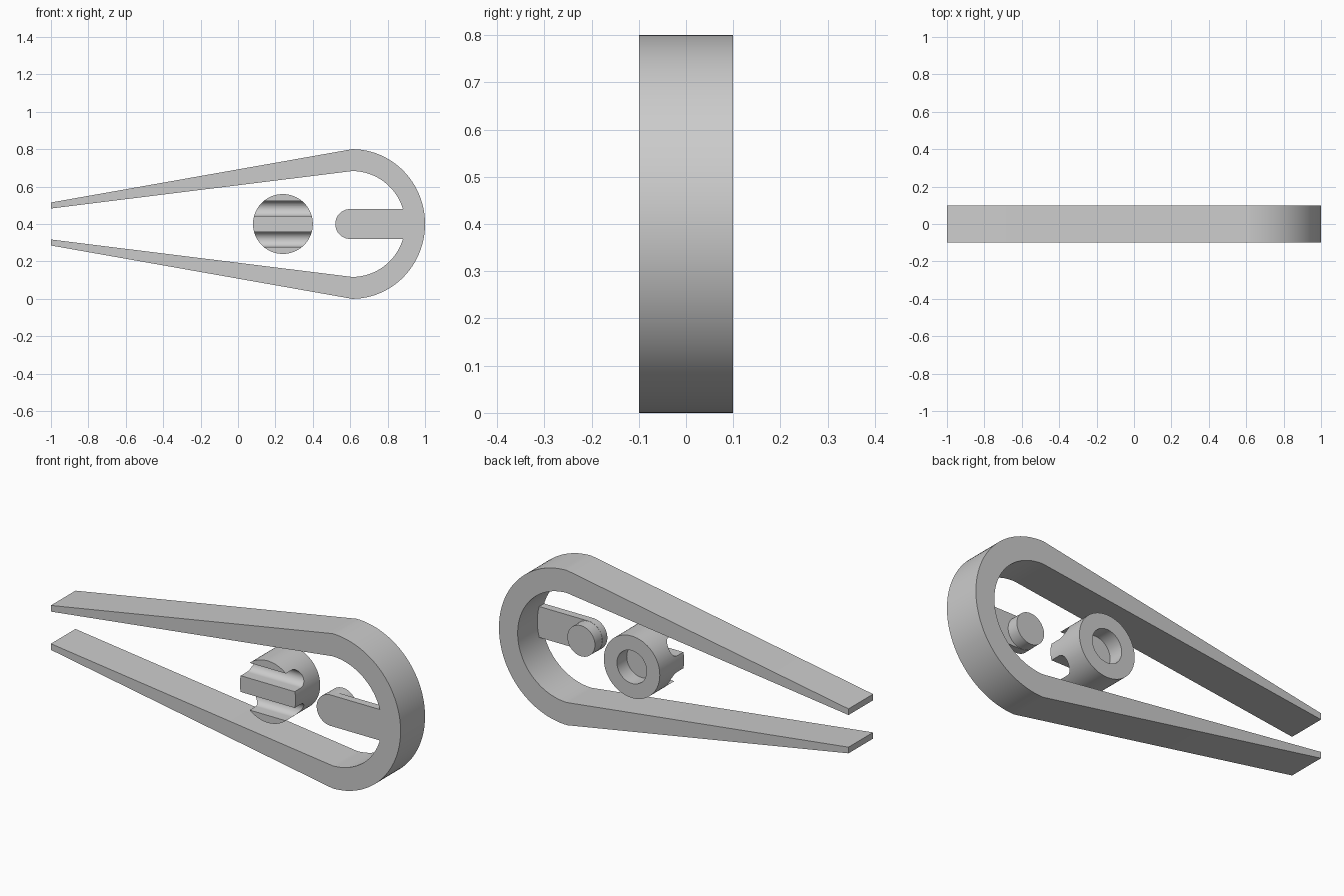
import bpy
import bmesh
from math import sin, cos, pi, radians, asin, sqrt

if "Cube" in bpy.data.objects:
    bpy.data.objects.remove(bpy.data.objects["Cube"], do_unlink=True)

GREY = (0.6, 0.6, 0.6, 1.0)
grey = bpy.data.materials.new("plain grey")
grey.use_nodes = True
grey.diffuse_color = GREY
grey.node_tree.nodes["Principled BSDF"].inputs["Base Color"].default_value = GREY

FRONT, BACK, MID = -0.1, 0.1, 0.4
LOOP_X, WHEEL_X = 0.61, 0.24


def arc(cx, cz, r, start, end, steps):
    """Points on an arc in the xz plane, angles in degrees."""
    angles = [radians(start + (end - start) * i / steps) for i in range(steps + 1)]
    return [(cx + r * cos(a), cz + r * sin(a)) for a in angles]


def extrude(name, outline, y0, y1, axis="Y"):
    """Prism of an xz outline along y, or of a yz outline along x."""
    place = (lambda p, d: (p[0], d, p[1])) if axis == "Y" else (lambda p, d: (d, p[0], p[1]))
    bm = bmesh.new()
    face = bm.faces.new([bm.verts.new(place(p, y0)) for p in outline])
    grown = bmesh.ops.extrude_face_region(bm, geom=[face])["geom"]
    shift = place((0, 0), y1 - y0)
    bmesh.ops.translate(bm, vec=shift, verts=[v for v in grown if isinstance(v, bmesh.types.BMVert)])
    bmesh.ops.recalc_face_normals(bm, faces=bm.faces)
    mesh = bpy.data.meshes.new(name)
    bm.to_mesh(mesh)
    bm.free()
    mesh.materials.append(grey)
    obj = bpy.data.objects.new(name, mesh)
    bpy.context.collection.objects.link(obj)
    return obj


def smooth(obj):
    bpy.ops.object.select_all(action="DESELECT")
    obj.select_set(True)
    bpy.context.view_layer.objects.active = obj
    bpy.ops.object.shade_smooth_by_angle(angle=radians(25))


def cut(obj, cutter):
    mod = obj.modifiers.new("cut", "BOOLEAN")
    mod.operation, mod.solver, mod.object = "DIFFERENCE", "EXACT", cutter
    cutter.hide_render = True
    bpy.context.view_layer.objects.active = obj
    bpy.ops.object.modifier_apply(modifier=mod.name)
    bpy.data.objects.remove(cutter, do_unlink=True)


# Looped frame with two tapering arms
outer = arc(LOOP_X, MID, 0.4, -90, 90, 64)
outer[0], outer[-1] = (LOOP_X, 0), (LOOP_X, 0.8)
outer = [(x if x < LOOP_X else LOOP_X + (x - LOOP_X) * 0.39 / 0.4, z) for x, z in outer]
inner = arc(LOOP_X, MID, 0.283, 90, -90, 64)
frame = extrude("looped_frame",
                [(-1, 0.285)] + outer + [(-1, 0.515), (-1, 0.483)] + inner + [(-1, 0.317)],
                FRONT, BACK)
smooth(frame)

# Round-ended support bar reaching into the frame
bar = extrude("support_bar", [(0.9, 0.32), (0.9, 0.48)] + arc(0.6, MID, 0.08, 90, 270, 32),
              FRONT, -0.06)
smooth(bar)

# Peg behind the bar's rounded end
peg = extrude("pivot_peg", arc(0.6, MID, 0.079, 0, 360, 64)[:-1], -0.07, 0.0)
smooth(peg)

# Wheel with a blind socket behind and two rounded grooves in front
wheel = extrude("grooved_wheel", arc(WHEEL_X, MID, 0.16, 0, 360, 96)[:-1], FRONT, BACK)
cut(wheel, extrude("socket_cutter", arc(WHEEL_X, MID, 0.085, 0, 360, 64)[:-1], 0.02, 0.2))
for side in (-1, 1):
    z = MID + side * 0.082
    slot = [(-0.2, z + 0.04), (-0.2, z - 0.04)] + arc(-0.05, z, 0.04, -90, 90, 24)
    cut(wheel, extrude("groove_cutter", slot, WHEEL_X - 0.3, WHEEL_X + 0.3, axis="X"))
smooth(wheel)
